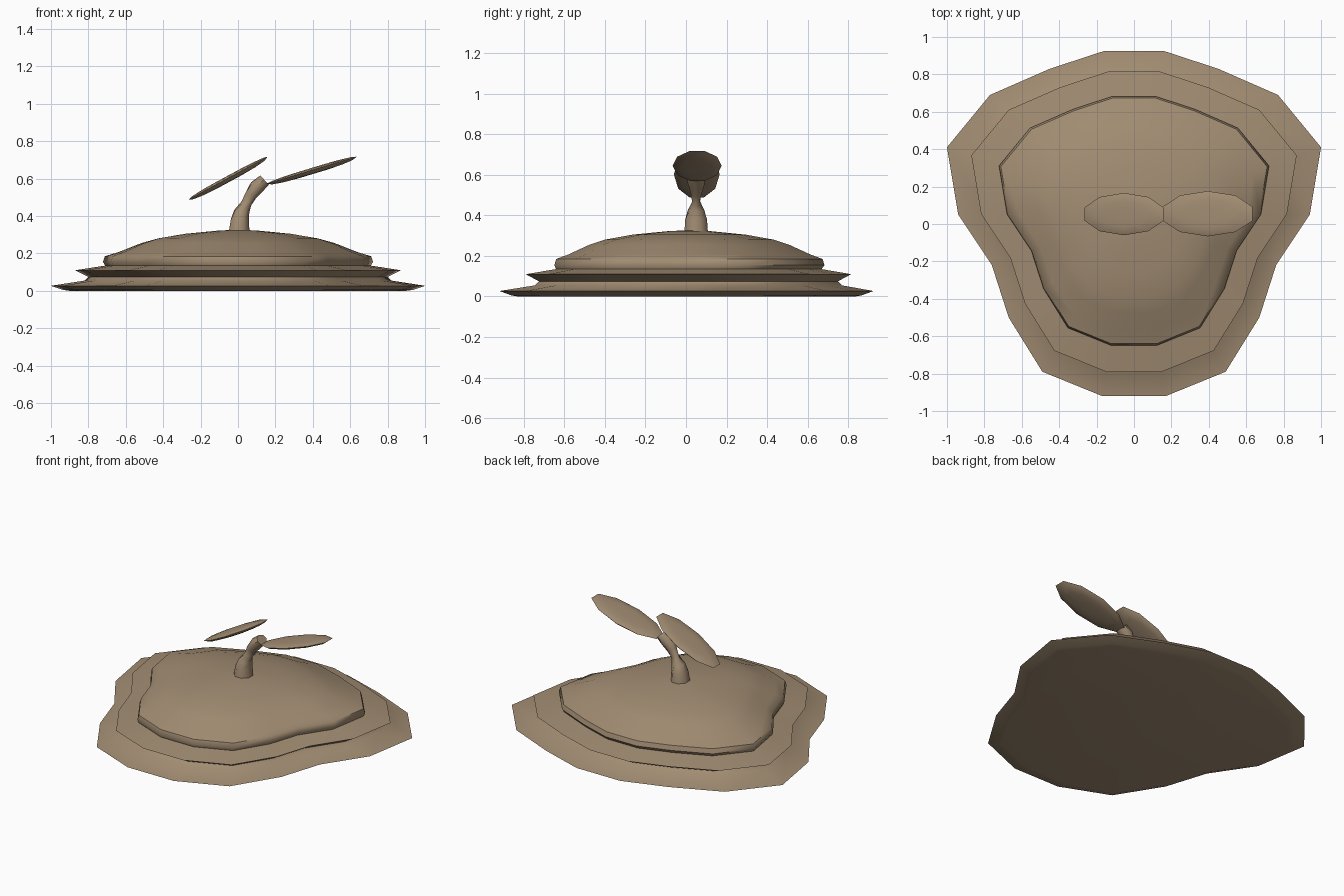
import bpy, bmesh, math
from mathutils import Matrix, Vector

if "Cube" in bpy.data.objects:
    bpy.data.objects.remove(bpy.data.objects["Cube"])

earth = bpy.data.materials.new("earth_brown")
earth.diffuse_color = (0.36, 0.265, 0.17, 1)
earth.use_nodes = True
earth.node_tree.nodes["Principled BSDF"].inputs["Base Color"].default_value = earth.diffuse_color


def loft(name, rings, angle=50):
    """Skin a list of closed rings (bottom to top) and cap both ends."""
    bm = bmesh.new()
    loops = [[bm.verts.new(p) for p in ring] for ring in rings]
    n = len(loops[0])
    for a, b in zip(loops, loops[1:]):
        for i in range(n):
            j = (i + 1) % n
            bm.faces.new((a[i], a[j], b[j], b[i]))
    bm.faces.new(loops[0][::-1])
    bm.faces.new(loops[-1])
    bmesh.ops.recalc_face_normals(bm, faces=bm.faces)
    mesh = bpy.data.meshes.new(name)
    bm.to_mesh(mesh)
    bm.free()
    mesh.materials.append(earth)
    obj = bpy.data.objects.new(name, mesh)
    bpy.context.collection.objects.link(obj)
    bpy.ops.object.select_all(action='DESELECT')
    obj.select_set(True)
    bpy.context.view_layer.objects.active = obj
    bpy.ops.object.shade_smooth_by_angle(angle=math.radians(angle))
    return obj


# Mound footprint: right half from front to back, mirrored for the left
half = [(0.17, -0.92), (0.49, -0.79), (0.67, -0.50), (0.76, -0.22), (0.94, 0.05),
        (1.0, 0.41), (0.77, 0.69), (0.45, 0.83), (0.16, 0.925)]
outline = half + [(-x, y) for x, y in reversed(half)]


def mound_ring(s, z, dy=0.0, rounding=0.0):
    ring = []
    for x, y in outline:
        k = 1 + rounding * (0.9 / math.hypot(x, y) - 1)
        ring.append((x * s * k, y * s * k + dy, z))
    return ring


# Stacked tiers: ground rim, middle ledge, domed top
loft("mound", [
    mound_ring(0.90, 0.0),
    mound_ring(0.935, 0.005),
    mound_ring(1.0, 0.027),
    mound_ring(0.82, 0.055, 0.01),
    mound_ring(0.80, 0.075, 0.01),
    mound_ring(0.87, 0.11, 0.01),
    mound_ring(0.71, 0.135, 0.012),
    mound_ring(0.722, 0.155, 0.015),
    mound_ring(0.712, 0.185, 0.015),
    mound_ring(0.65, 0.207, 0.015, 0.1),
    mound_ring(0.54, 0.255, 0.015, 0.25),
    mound_ring(0.46, 0.28, 0.015, 0.4),
    mound_ring(0.31, 0.305, 0.015, 0.6),
    mound_ring(0.12, 0.322, 0.015, 0.8),
    mound_ring(0.03, 0.326, 0.015, 1.0),
])

# Twisted sprout stem: centre x, z, half width x, half width y, lean, twist
stem = [(0.005, 0.30, 0.062, 0.064, 0, 0), (0.01, 0.38, 0.052, 0.058, 4, 0),
        (0.02, 0.425, 0.042, 0.042, 10, 10), (0.045, 0.468, 0.028, 0.020, 25, 30),
        (0.068, 0.51, 0.034, 0.028, 30, 45), (0.10, 0.555, 0.040, 0.042, 40, 60),
        (0.142, 0.592, 0.034, 0.042, 47, 60)]
rings = []
for cx, z, rx, ry, lean, twist in stem:
    m = Matrix.Rotation(math.radians(lean), 4, 'Y')
    ring = []
    for i in range(8):
        a = math.radians(45 * i + 22.5 + twist)
        ring.append(Vector((cx, 0.05, z)) + m @ Vector((rx * math.cos(a), ry * math.sin(a), 0)))
    rings.append(ring)
loft("stem", rings)


# Ten-sided lens-shaped leaves
def leaf(name, centre, length, width, tilt):
    rings = []
    for s, z in [(0.3, -0.018), (0.65, -0.015), (0.9, -0.008), (1.0, 0.003),
                 (0.9, 0.009), (0.6, 0.014), (0.3, 0.015)]:
        rings.append([(length * s * math.cos(math.radians(36 * i + 18)),
                       width * s * math.sin(math.radians(36 * i + 18)), z) for i in range(10)])
    obj = loft(name, rings, 60)
    obj.location = centre
    obj.rotation_euler = (0, -math.radians(tilt), 0)


leaf("left_leaf", (-0.052, 0.053, 0.60), 0.253, 0.113, 28.4)
leaf("right_leaf", (0.395, 0.055, 0.642), 0.264, 0.121, 16.8)
